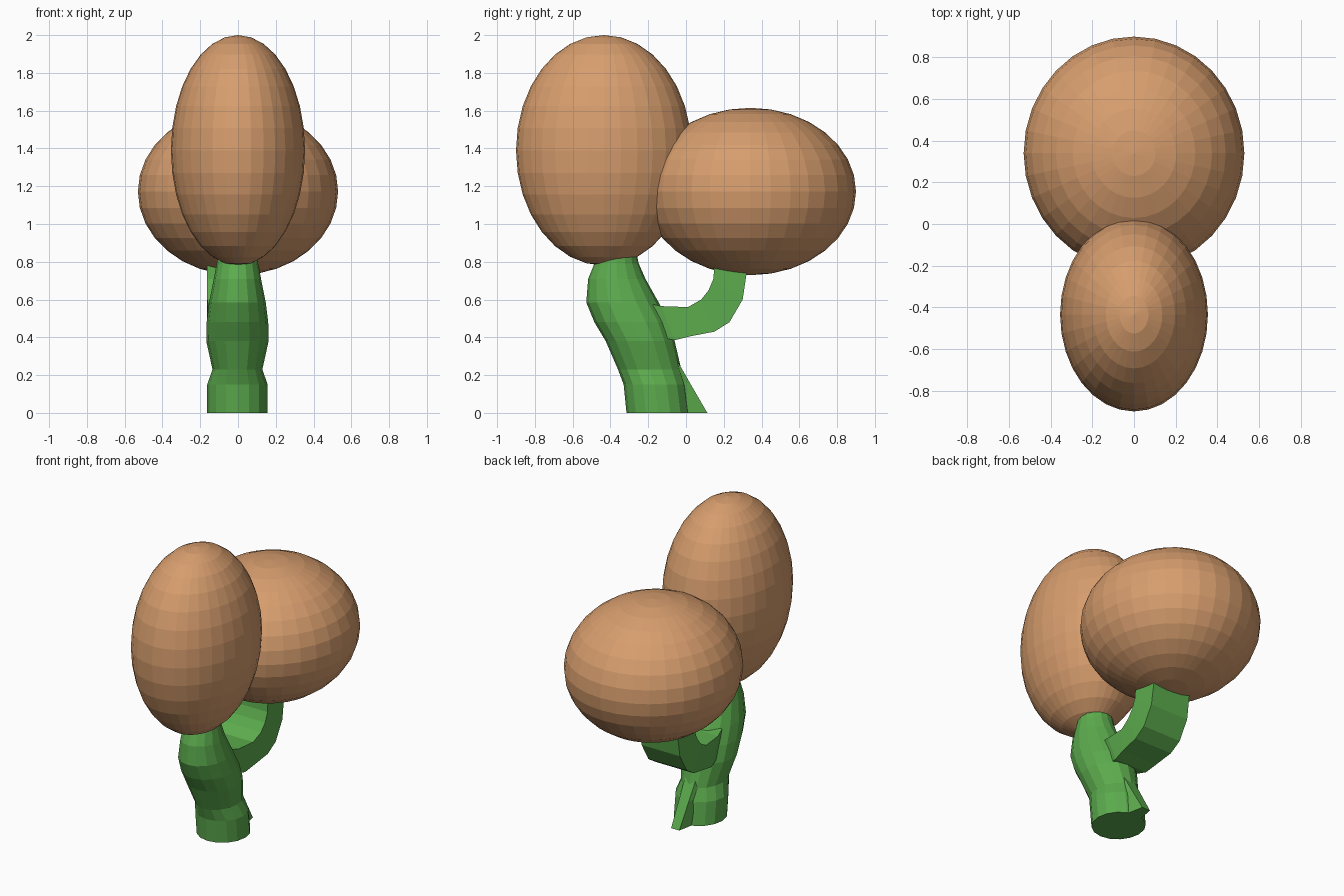
import bpy, bmesh, math
from mathutils import Vector

if "Cube" in bpy.data.objects:
    bpy.data.objects.remove(bpy.data.objects["Cube"])


def material(name, rgb):
    m = bpy.data.materials.new(name)
    m.diffuse_color = (*rgb, 1)
    m.use_nodes = True
    m.node_tree.nodes["Principled BSDF"].inputs["Base Color"].default_value = m.diffuse_color
    return m


BROWN = material("light brown", (0.68, 0.34, 0.155))
GREEN = material("leaf green", (0.107, 0.41, 0.075))


def finish(bm, name, mat):
    bmesh.ops.recalc_face_normals(bm, faces=bm.faces)
    me = bpy.data.meshes.new(name)
    bm.to_mesh(me)
    bm.free()
    me.materials.append(mat)
    ob = bpy.data.objects.new(name, me)
    bpy.context.collection.objects.link(ob)
    return ob


def crown(name, centre, radii):
    bm = bmesh.new()
    bmesh.ops.create_uvsphere(bm, u_segments=32, v_segments=16, radius=1)
    for v in bm.verts:
        v.co = Vector([c + r * k for c, r, k in zip(centre, radii, v.co)])
    finish(bm, name, BROWN)


def loft(name, rings):
    bm = bmesh.new()
    loops = [[bm.verts.new(p) for p in ring] for ring in rings]
    n = len(loops[0])
    for a, b in zip(loops, loops[1:]):
        for i in range(n):
            j = (i + 1) % n
            bm.faces.new((a[i], a[j], b[j], b[i]))
    bm.faces.new(loops[0])
    bm.faces.new(loops[-1])
    finish(bm, name, GREEN)


# Two faceted egg-shaped crowns
crown("tall_crown", (0, -0.435, 1.39), (0.355, 0.465, 0.61))
crown("wide_crown", (0, 0.34, 1.172), (0.53, 0.56, 0.443))

# Curved trunk: height, front y, back y, half width
sections = [(0, -0.315, 0.02, 0.16), (0.15, -0.33, 0.0, 0.16),
            (0.23, -0.36, -0.025, 0.132), (0.38, -0.425, -0.06, 0.165),
            (0.48, -0.485, -0.09, 0.163), (0.585, -0.528, -0.145, 0.15),
            (0.71, -0.518, -0.215, 0.125), (0.79, -0.485, -0.25, 0.11),
            (0.88, -0.46, -0.27, 0.10)]
rings = []
for z, y0, y1, w in sections:
    ring = []
    for i in range(16):
        a = math.tau * i / 16
        ring.append((-0.003 + w * math.cos(a),
                     (y0 + y1) / 2 + (y1 - y0) / 2 * math.sin(a), z))
    rings.append(ring)
loft("trunk", rings)

# Tapered root ridge at the back of the trunk: height, tip y, half width
loft("root_ridge", [[(-w - 0.04, -0.1, z), (w + 0.04, -0.1, z),
                     (w, y, z), (-w, y, z)]
                    for z, y, w in [(0, 0.113, 0.03), (0.16, 0.02, 0.035),
                                    (0.3, -0.06, 0.04)]])

# Square-sided branch: inner (y, z), outer (y, z), half width
path = [((-0.20, 0.58), (-0.14, 0.40), 0.10), ((-0.13, 0.565), (-0.06, 0.385), 0.12),
        ((0.01, 0.56), (0.02, 0.405), 0.13), ((0.08, 0.60), (0.15, 0.43), 0.138),
        ((0.12, 0.65), (0.23, 0.48), 0.14), ((0.145, 0.71), (0.30, 0.60), 0.14),
        ((0.155, 0.84), (0.33, 0.80), 0.138)]
loft("branch", [[(-0.025 - w, *a), (-0.025 + w, *a), (-0.025 + w, *b), (-0.025 - w, *b)]
                for a, b, w in path])
